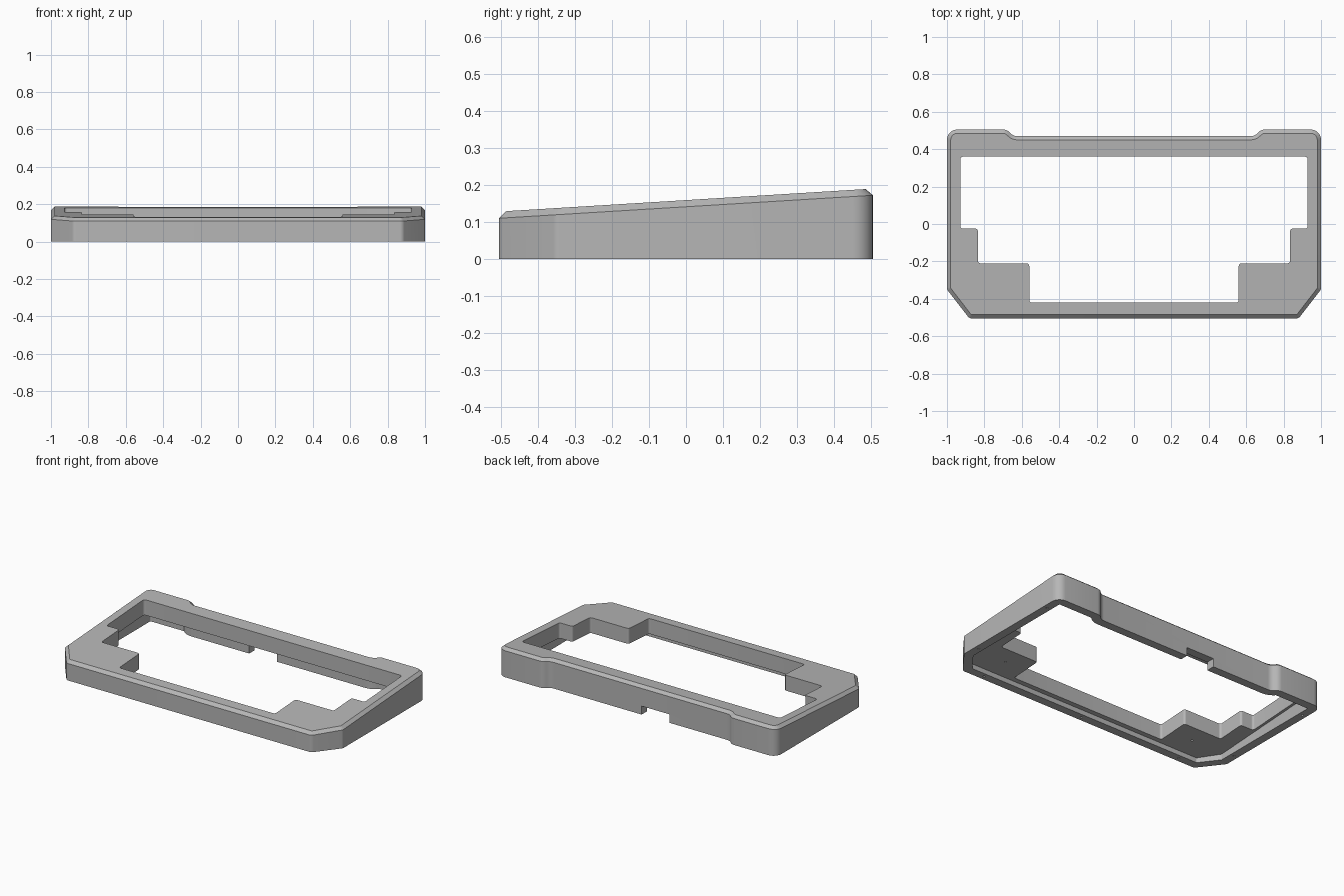
import bpy, bmesh, math
from mathutils import Vector, Matrix

if "Cube" in bpy.data.objects:
    bpy.data.objects.remove(bpy.data.objects["Cube"])

SLOPE = 0.0614

grey = bpy.data.materials.new("case_grey")
grey.diffuse_color = (0.47, 0.47, 0.47, 1)
grey.use_nodes = True
grey.node_tree.nodes["Principled BSDF"].inputs["Base Color"].default_value = grey.diffuse_color


def mirrored(half):
    """Right-hand corners (x, y, radius), counter-clockwise, plus their mirror."""
    return half + [(-x, y, r) for x, y, r in reversed(half)]


def rounded(corners, inset=0.0, steps=6):
    """Inset a polygon, then round every corner with an arc."""
    n = len(corners)
    pts = [Vector(c[:2]) for c in corners]
    dirs = [(pts[(i + 1) % n] - pts[i]).normalized() for i in range(n)]
    moved, turns = [], []
    for i in range(n):
        a, b = dirs[i - 1], dirs[i]
        na, nb = Vector((-a.y, a.x)), Vector((-b.y, b.x))
        moved.append(pts[i] + (na + nb) * inset / (1 + na.dot(nb)))
        turns.append(math.atan2(a.x * b.y - a.y * b.x, a.dot(b)))
    out = []
    for i in range(n):
        t, a = turns[i], dirs[i - 1]
        s = 1 if t > 0 else -1
        r = max(corners[i][2] - s * inset, 0.008)
        na = Vector((-a.y, a.x)) * s
        start = moved[i] - a * r * math.tan(abs(t) / 2)
        for k in range(steps + 1):
            f = abs(t) * k / steps
            out.append(start + a * r * math.sin(f) + na * r * (1 - math.cos(f)))
    return out


def loft(name, rings):
    """Closed solid through matching rings; each ring is (points, height, slope)."""
    bm = bmesh.new()
    loops = [[bm.verts.new((p.x, p.y, h + s * p.y)) for p in pts] for pts, h, s in rings]
    n = len(loops[0])
    for lo, hi in zip(loops, loops[1:]):
        for i in range(n):
            j = (i + 1) % n
            bm.faces.new((lo[i], lo[j], hi[j], hi[i]))
    bm.faces.new(loops[0][::-1])
    bm.faces.new(loops[-1])
    return finish(name, bm)


def finish(name, bm):
    bmesh.ops.recalc_face_normals(bm, faces=bm.faces)
    mesh = bpy.data.meshes.new(name)
    bm.to_mesh(mesh)
    bm.free()
    mesh.materials.append(grey)
    ob = bpy.data.objects.new(name, mesh)
    bpy.context.collection.objects.link(ob)
    return ob


def cut(target, cutter):
    mod = target.modifiers.new("cut", 'BOOLEAN')
    mod.operation, mod.solver, mod.object = 'DIFFERENCE', 'EXACT', cutter
    bpy.ops.object.select_all(action='DESELECT')
    bpy.context.view_layer.objects.active = target
    target.select_set(True)
    bpy.ops.object.modifier_apply(modifier=mod.name)
    bpy.data.objects.remove(cutter)


# Wedge-shaped case body with a chamfered top edge
outline = mirrored([(0.88, -0.505, 0.03), (1.0, -0.35, 0.03), (1.0, 0.505, 0.055),
                    (0.68, 0.505, 0.05), (0.645, 0.47, 0.05)])
outer = rounded(outline)
case = loft("keyboard_case", [(outer, 0, 0), (outer, 0.141, SLOPE),
                              (rounded(outline, 0.02), 0.159, SLOPE)])

# Recess under the case, its ceiling parallel to the top
under = rounded(outline, 0.055)
cut(case, loft("recess_cutter", [(under, -0.05, 0), (under, 0.059, SLOPE)]))

# Stepped opening for the keys
opening = rounded(mirrored([(0.56, -0.42, 0.014), (0.56, -0.21, 0.014), (0.835, -0.21, 0.014),
                            (0.835, -0.025, 0.014), (0.928, -0.025, 0.014),
                            (0.928, 0.36, 0.014)]))
cut(case, loft("opening_cutter", [(opening, -0.1, 0), (opening, 0.4, 0)]))

# Cable notch in the back wall
bm = bmesh.new()
bmesh.ops.create_cube(bm, size=1, matrix=Matrix.Translation((-0.11, 0.46, 0))
                      @ Matrix.Diagonal((0.2, 0.16, 0.11, 1)))
cut(case, finish("notch_cutter", bm))

# Screw holes in the rim and in the front corners of the recess
bm = bmesh.new()
holes = [(0, -0.477, 0.01)]
for s in (-1, 1):
    holes += [(s * 0.74, -0.477, 0.01), (s * 0.972, -0.25, 0.01),
              (s * 0.972, 0.37, 0.01), (s * 0.71, -0.32, 0.05)]
for hole in holes:
    bmesh.ops.create_cone(bm, cap_ends=True, segments=12, radius1=0.007, radius2=0.007,
                          depth=0.06, matrix=Matrix.Translation(hole))
cut(case, finish("screw_cutter", bm))

bpy.ops.object.shade_smooth_by_angle(angle=math.radians(25))
